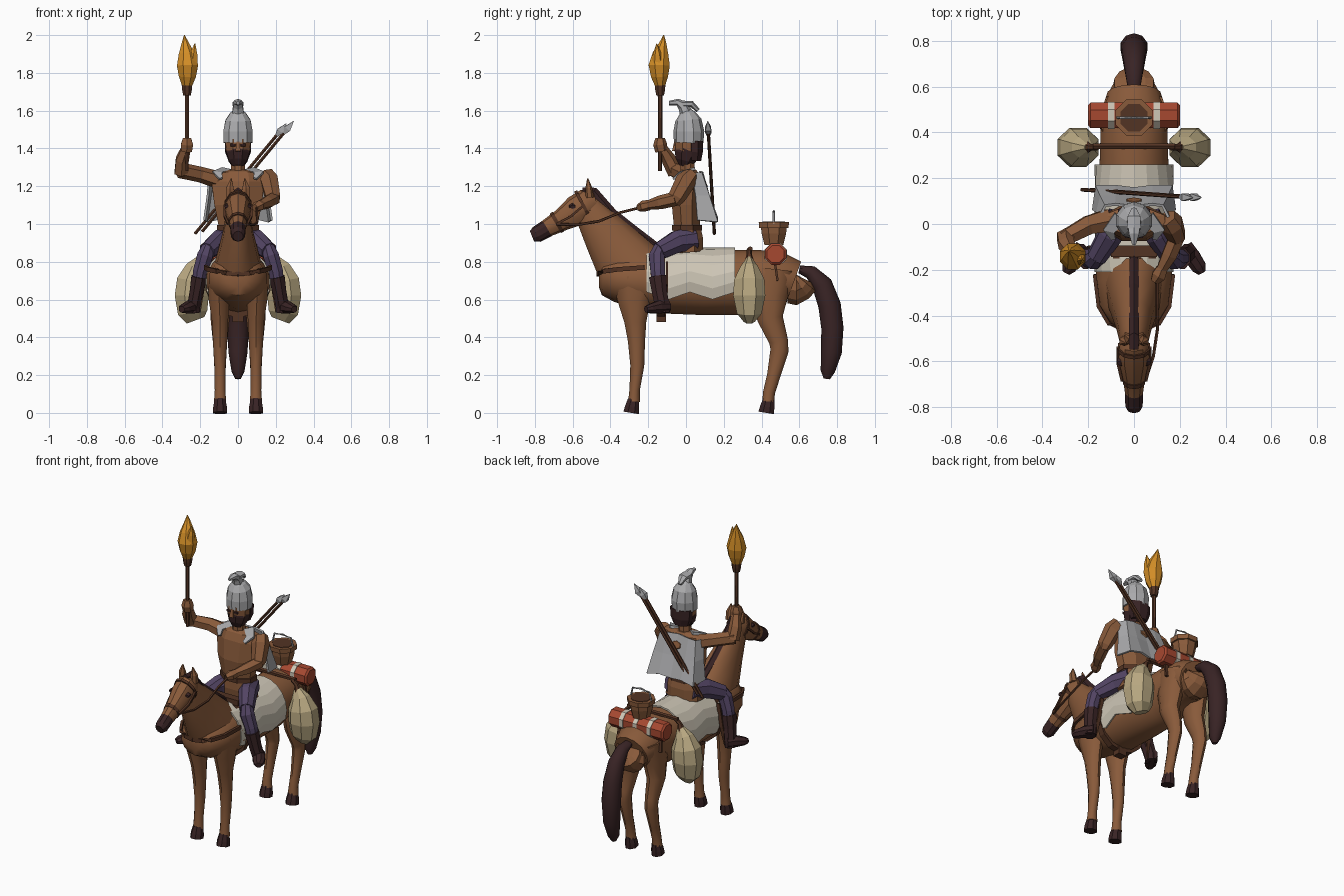
import bpy, bmesh, math
from mathutils import Vector


def material(name, rgb):
    m = bpy.data.materials.new(name)
    m.diffuse_color = (*rgb, 1)
    return m


BROWN = material("chestnut brown", (0.25, 0.103, 0.043))
DARK = material("dark brown", (0.04, 0.017, 0.018))
LEATHER = material("leather", (0.085, 0.033, 0.017))
CREAM = material("cream cloth", (0.62, 0.57, 0.47))
TAN = material("tan sack", (0.48, 0.39, 0.22))
RED = material("red cloth", (0.38, 0.065, 0.03))
GREY = material("grey metal", (0.40, 0.40, 0.41))
PURPLE = material("purple cloth", (0.085, 0.058, 0.125))
FLAME = material("flame orange", (0.65, 0.27, 0.02))


def finish(name, bm, mat, mirror=False, smooth=0, thick=0):
    bmesh.ops.recalc_face_normals(bm, faces=bm.faces)
    me = bpy.data.meshes.new(name)
    bm.to_mesh(me)
    bm.free()
    me.materials.append(mat)
    ob = bpy.data.objects.new(name, me)
    bpy.context.collection.objects.link(ob)
    if thick:
        mod = ob.modifiers.new("thickness", 'SOLIDIFY')
        mod.thickness, mod.offset = thick, 0
    if mirror:
        ob.modifiers.new("mirror", 'MIRROR')
    if smooth:
        bpy.ops.object.select_all(action='DESELECT')
        ob.select_set(True)
        bpy.context.view_layer.objects.active = ob
        bpy.ops.object.shade_smooth_by_angle(angle=math.radians(smooth))
    return ob


def tube(name, pts, mat, n=8, mirror=False, smooth=0):
    """Loft through (x, y, z, half_width, half_depth) stations."""
    bm = bmesh.new()
    P = [Vector(p[:3]) for p in pts]
    rings = []
    k = 1 / math.cos(math.pi / n)
    for i, p in enumerate(pts):
        t = (P[min(i + 1, len(P) - 1)] - P[max(i - 1, 0)]).normalized()
        u = Vector((1, 0, 0)) if abs(t.x) < 0.8 else Vector((0, 1, 0))
        u = (u - t * u.dot(t)).normalized()
        v = t.cross(u)
        rd = p[4] if len(p) > 4 else p[3]
        ang = [(j + 0.5) * math.tau / n for j in range(n)]
        rings.append([bm.verts.new(P[i] + u * (k * p[3] * math.cos(a)) + v * (k * rd * math.sin(a)))
                      for a in ang])
    for a, b in zip(rings, rings[1:]):
        for j in range(n):
            bm.faces.new((a[j], a[(j + 1) % n], b[(j + 1) % n], b[j]))
    bm.faces.new(rings[0])
    bm.faces.new(rings[-1])
    return finish(name, bm, mat, mirror, smooth)


def sheet(name, rows, mat, thick, mirror=False):
    """Thin cloth through rows of points."""
    bm = bmesh.new()
    g = [[bm.verts.new(p) for p in r] for r in rows]
    for a, b in zip(g, g[1:]):
        for j in range(len(a) - 1):
            bm.faces.new((a[j], a[j + 1], b[j + 1], b[j]))
    return finish(name, bm, mat, mirror, 0, thick)


# Horse body
tube("horse_body", [(0, -.46, .715, .05, .05), (0, -.44, .715, .10, .09), (0, -.37, .71, .15, .12),
                    (0, -.25, .70, .168, .145), (0, -.1, .695, .163, .165), (0, .1, .69, .155, .168),
                    (0, .27, .69, .15, .168), (0, .4, .715, .146, .145), (0, .5, .715, .14, .13),
                    (0, .57, .69, .115, .115)], BROWN, 14, smooth=40)
tube("rump_ring", [(0, .55, .68, .10), (0, .585, .675, .105), (0, .60, .68, .09), (0, .62, .70, .085),
                   (0, .625, .71, .05)], BROWN, 12)
tube("horse_neck", [(0, -.27, .74, .13, .18), (0, -.35, .84, .105, .155), (0, -.43, .95, .078, .12),
                    (0, -.50, 1.05, .062, .088), (0, -.53, 1.10, .05, .07)], BROWN, 12, smooth=40)
tube("horse_head", [(0, -.475, 1.12, .04, .05), (0, -.52, 1.105, .062, .08), (0, -.58, 1.07, .068, .078),
                    (0, -.66, 1.02, .05, .056), (0, -.74, .975, .038, .044)], BROWN, 10, smooth=35)
tube("muzzle", [(0, -.735, .977, .039, .045), (0, -.79, .945, .038, .042), (0, -.815, .935, .026, .028)],
     DARK, 10)
tube("horse_ear", [(.04, -.51, 1.14, .022, .02), (.043, -.515, 1.19, .02, .016), (.036, -.52, 1.24, .003)],
     BROWN, 6, True)
tube("horse_eye", [(.053, -.60, 1.095, .02, .014), (.07, -.60, 1.09, .014, .009)], DARK, 6, True)
tube("mane", [(0, -.55, 1.165, .02, .025), (0, -.50, 1.16, .022, .035), (0, -.40, 1.045, .022, .035),
              (0, -.28, .95, .022, .035), (0, -.14, .865, .018, .02)], DARK, 6)
tube("tail", [(0, .60, .76, .028, .02), (0, .66, .745, .038, .035), (0, .72, .68, .048, .052),
              (0, .76, .57, .055, .057), (0, .775, .45, .058, .056), (0, .77, .32, .05, .052),
              (0, .75, .22, .034, .036), (0, .745, .18, .014, .016)], DARK, 10, smooth=40)

# Horse legs
tube("front_leg", [(.10, -.27, .72, .06, .12), (.10, -.275, .60, .055, .085), (.095, -.268, .48, .042, .055),
                   (.095, -.262, .38, .038, .043), (.095, -.258, .25, .03, .035), (.095, -.272, .12, .028, .026),
                   (.095, -.275, .06, .032, .03)], BROWN, 10, True, 40)
tube("hind_leg", [(.085, .46, .76, .06, .11), (.09, .445, .62, .058, .09), (.095, .445, .50, .05, .065),
                  (.095, .49, .38, .038, .048), (.095, .495, .33, .035, .046), (.095, .465, .2, .028, .034),
                  (.095, .44, .11, .027, .03), (.095, .435, .06, .032, .03)], BROWN, 10, True, 40)
for part, y in (("front_hoof", -.285), ("hind_hoof", .43)):
    tube(part, [(.095, y - .005, 0, .037, .042), (.095, y, .03, .036, .038), (.095, y + .008, .072, .028, .03)],
         DARK, 8, True)

# Blanket draped over the back, with a zigzag hem
rows = []
for i, y in enumerate((-.21, -.09, .02, .14, .26)):
    drop = math.radians((108, 122, 108, 122, 108)[i])
    rows.append([(.168 * math.sin(a), y, .695 + .175 * math.cos(a))
                 for a in [drop * k / 6 for k in range(-6, 7)]])
sheet("blanket", rows, CREAM, .01)

# Tack
tube("girth", [(0, -.15, .69, .172, .182), (0, -.11, .69, .172, .182)], LEATHER, 14)
tube("girth_buckle", [(0, -.13, .48, .03, .025), (0, -.13, .54, .03, .025)], LEATHER, 4)
tube("saddle_front", [(-.1, -.12, .875, .025, .018), (.1, -.12, .875, .025, .018)], LEATHER, 4)
tube("breast_strap", [(0, -.467, .735, .008, .012), (.06, -.458, .74, .008, .012), (.11, -.435, .75, .008, .012),
                      (.155, -.36, .76, .008, .012), (.172, -.22, .77, .008, .012)], LEATHER, 4, True)
tube("noseband", [(0, -.675, 1.013, .05, .058), (0, -.692, 1.003, .048, .056)], LEATHER, 10)
tube("browband", [(0, -.535, 1.10, .07, .085), (0, -.55, 1.092, .071, .085)], LEATHER, 10)
tube("cheek_strap", [(.052, -.685, 1.0, .006), (.07, -.61, 1.04, .006), (.071, -.54, 1.10, .006)],
     LEATHER, 4, True)
tube("rein", [(.05, -.685, 1.0, .006), (.085, -.58, .995, .006), (.103, -.46, 1.015, .006),
              (.10, -.35, 1.06, .006), (.10, -.23, 1.09, .006)], LEATHER, 5)

# Luggage
tube("saddle_bag", [(.225, .335, .49, .05, .03), (.24, .335, .53, .078, .065), (.245, .335, .62, .09, .085),
                    (.238, .335, .70, .085, .08), (.22, .335, .77, .055, .045), (.195, .335, .815, .025, .015)],
     TAN, 8, True)
tube("bag_tie", [(.205, .335, .79, .025), (.19, .335, .84, .012), (.16, .335, .865, .012)], LEATHER, 6, True)
tube("bag_pole", [(-.18, .34, .868, .012), (.18, .34, .868, .012)], LEATHER, 6)
tube("bedroll", [(-.2, .475, .84, .045), (-.19, .475, .84, .056), (.19, .475, .84, .056), (.2, .475, .84, .045)],
     RED, 8)
for x in (-.1, 0, .1):
    tube("bedroll_band", [(x - .014, .475, .84, .059), (x + .014, .475, .84, .059)], CREAM, 8)
tube("bedroll_strap", [(.146, .47, .80, .012, .006), (.152, .485, .70, .012, .006)], LEATHER, 4, True)
tube("bucket", [(0, .465, .89, .05), (0, .465, .95, .065), (0, .465, .985, .068)], BROWN, 8)
tube("bucket_rim", [(0, .465, .98, .078), (0, .465, 1.01, .08)], BROWN, 8)
tube("bucket_opening", [(0, .465, 1.009, .06), (0, .465, 1.013, .06)], LEATHER, 8)
tube("bucket_handle", [(.075, .465, 1.0, .005), (.06, .465, 1.06, .005), (0, .465, 1.068, .005)],
     GREY, 5, True)

# Rider torso
tube("rider_hips", [(0, .015, .85, .115, .075), (0, .01, .92, .115, .08), (0, .005, .98, .105, .072)], BROWN, 8)
tube("belt", [(0, .005, .965, .112, .08), (0, .005, .995, .112, .08)], LEATHER, 8)
tube("torso", [(0, .005, .98, .10, .068), (0, 0, 1.1, .125, .075), (0, .01, 1.22, .14, .07),
               (0, .015, 1.27, .135, .055), (0, .015, 1.285, .06, .04)], BROWN, 8)
tube("neck", [(0, .01, 1.26, .038), (0, .008, 1.36, .036)], BROWN, 8)

# Rider head and helmet
tube("face", [(0, .012, 1.35, .05, .05), (0, .01, 1.39, .064, .066), (0, .01, 1.45, .066, .068)], BROWN, 8)
tube("beard", [(0, -.012, 1.305, .028, .025), (0, -.004, 1.335, .05, .052), (0, .004, 1.37, .06, .067),
               (0, .012, 1.39, .066, .066)], DARK, 8)
tube("hair", [(0, .045, 1.335, .05, .035), (0, .047, 1.38, .068, .042), (0, .047, 1.44, .07, .042)], DARK, 8)
tube("nose", [(0, -.06, 1.385, .014, .014), (0, -.056, 1.435, .007, .007)], BROWN, 4)
tube("eye", [(.027, -.055, 1.418, .014, .007), (.027, -.062, 1.418, .012, .006)], DARK, 4, True)
tube("helmet", [(0, .014, 1.43, .076, .074), (0, .015, 1.49, .078, .078), (0, .012, 1.55, .066, .066),
                (0, .005, 1.585, .042, .042), (0, .0, 1.60, .025, .025)], GREY, 10)
tube("helmet_crest", [(0, .0, 1.59, .03, .03), (0, -.015, 1.625, .026, .026), (0, -.045, 1.645, .022, .016),
                      (0, -.09, 1.64, .008, .01)], GREY, 6)
tube("crest_tip", [(0, -.02, 1.635, .03, .016), (0, .03, 1.635, .028, .014), (0, .065, 1.60, .01, .01)], GREY, 6)

# Back cape, wrapped around the sides
sheet("cape", [[(0, .075, 1.28), (.08, .085, 1.275), (.125, .08, 1.27), (.15, .03, 1.27)],
               [(0, .115, 1.15), (.08, .12, 1.15), (.145, .12, 1.15), (.16, .05, 1.15)],
               [(0, .155, 1.02), (.08, .165, 1.03), (.165, .165, 1.01), (.178, .06, 1.02)]], GREY, .012, True)
tube("cape_collar", [(.06, .03, 1.288, .03, .008), (.11, -.03, 1.27, .025, .008), (.09, -.065, 1.24, .01, .006)],
     GREY, 4, True)
tube("cape_patch", [(0, .097, 1.215, .035, .025), (0, .107, 1.219, .03, .02)], BROWN, 6)

# Spears slung across the back
for dx, dz in ((0, 0), (-.038, -.012)):
    a, b = Vector((-.19 + dx, .15, .96 + dz)), Vector((.295 + dx, .115, 1.545 + dz))
    at = lambda f, r: (*a.lerp(b, f), r, r * .9)
    tube("spear_shaft", [at(0, .008), at(.92, .008)], LEATHER, 6)
    tube("spear_head", [at(.89, .008), at(.93, .018), at(1, .001)], GREY, 4)

# Raised arm with torch
tube("raised_upper_arm", [(-.11, .015, 1.235, .05, .04), (-.2, -.005, 1.262, .04, .036),
                          (-.31, -.065, 1.285, .032, .036)], BROWN, 6)
tube("raised_forearm", [(-.30, -.055, 1.27, .036), (-.295, -.09, 1.34, .034), (-.275, -.125, 1.40, .024)], BROWN, 6)
tube("raised_hand", [(-.272, -.13, 1.385, .028), (-.27, -.137, 1.42, .032), (-.27, -.137, 1.455, .022)], BROWN, 6)
tube("torch_pole", [(-.27, -.137, 1.28, .009), (-.27, -.137, 1.70, .011)], LEATHER, 6)
tube("torch_cup", [(-.27, -.137, 1.68, .02), (-.27, -.137, 1.71, .026), (-.27, -.137, 1.76, .03)], LEATHER, 8)
tube("flame", [(-.27, -.137, 1.735, .028), (-.268, -.14, 1.78, .045), (-.267, -.142, 1.84, .056),
               (-.272, -.135, 1.90, .042), (-.28, -.122, 1.96, .018), (-.284, -.118, 2.0, .002)], FLAME, 8)
tube("flame_tongue", [(-.245, -.15, 1.85, .03), (-.235, -.152, 1.90, .02), (-.228, -.155, 1.955, .002)], FLAME, 6)

# Rein arm
tube("rein_upper_arm", [(.14, .025, 1.26, .045, .035), (.165, .0, 1.23, .046, .048), (.185, -.05, 1.14, .038, .04),
                        (.185, -.065, 1.115, .025, .03)], BROWN, 6)
tube("rein_forearm", [(.19, -.05, 1.135, .033), (.155, -.135, 1.115, .032), (.12, -.2, 1.10, .022)], BROWN, 6)
tube("rein_hand", [(.122, -.195, 1.10, .024), (.108, -.225, 1.095, .03, .026), (.09, -.25, 1.085, .018)], BROWN, 6)

# Rider legs
tube("thigh", [(.06, .04, .92, .055, .065), (.105, -.05, .905, .052, .058), (.165, -.145, .855, .042, .045)],
     PURPLE, 8, True)
tube("shin", [(.155, -.135, .885, .03), (.175, -.155, .83, .042), (.2, -.15, .75, .038), (.21, -.145, .68, .034)],
     PURPLE, 8, True)
tube("boot_shaft", [(.205, -.15, .72, .042, .046), (.22, -.14, .64, .036, .04), (.235, -.125, .56, .034, .038),
                    (.237, -.125, .53, .034, .038)], DARK, 8, True)
tube("boot_foot", [(.225, -.095, .562, .03, .032), (.255, -.145, .56, .036, .034), (.285, -.19, .552, .032, .024),
                   (.298, -.212, .548, .018, .016)], DARK, 8, True)
tube("stirrup_strap", [(.165, -.1, .80, .012, .005), (.19, -.1, .65, .012, .005), (.21, -.115, .535, .012, .005)],
     LEATHER, 4, True)
